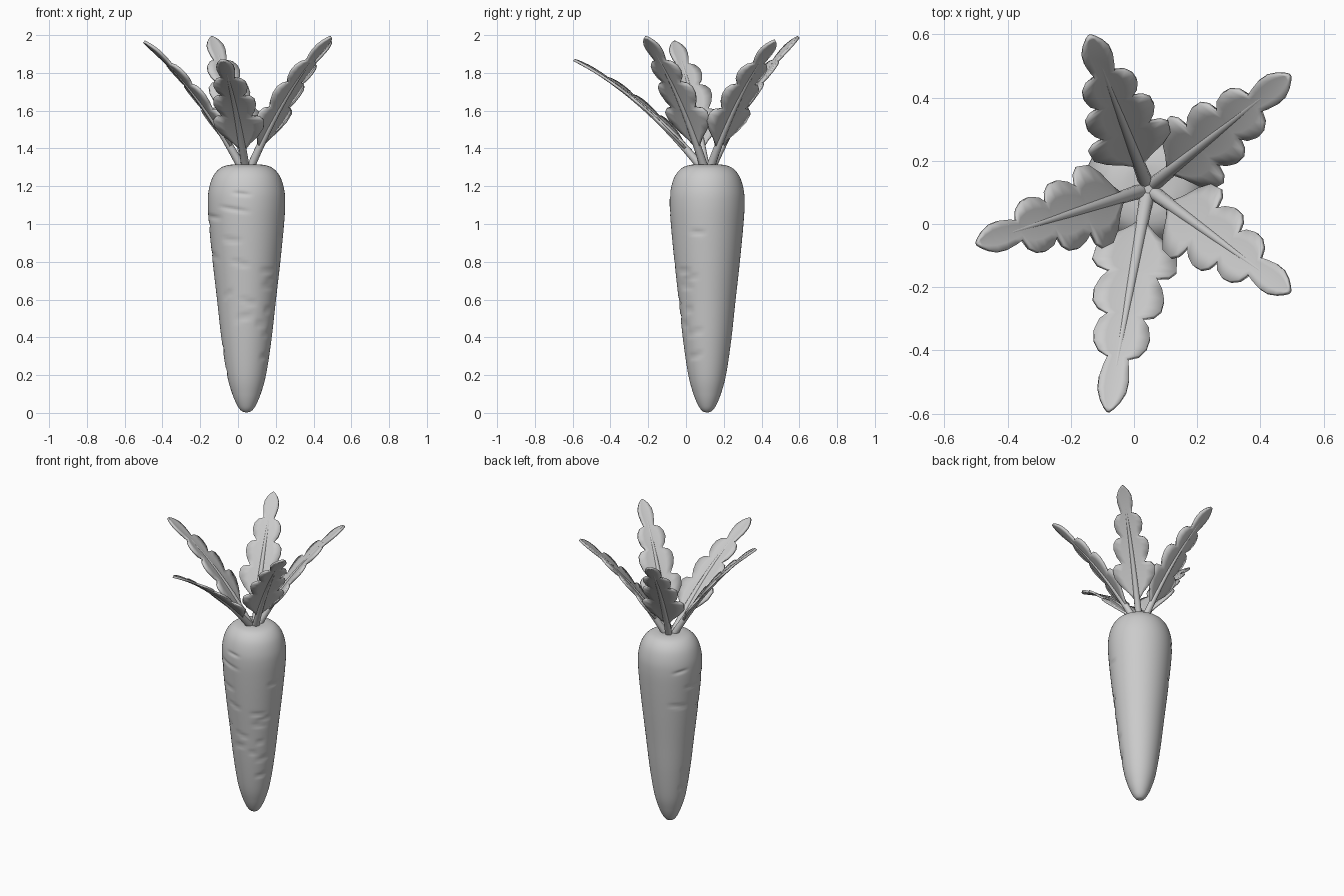
import bpy, bmesh, math, random
from mathutils import Vector

if "Cube" in bpy.data.objects:
    bpy.data.objects.remove(bpy.data.objects["Cube"])

random.seed(4)
CX, CY = 0.045, 0.112


def finish(name, bm, angle=50):
    bmesh.ops.recalc_face_normals(bm, faces=bm.faces)
    me = bpy.data.meshes.new(name)
    bm.to_mesh(me)
    bm.free()
    ob = bpy.data.objects.new(name, me)
    bpy.context.collection.objects.link(ob)
    bpy.ops.object.select_all(action='DESELECT')
    ob.select_set(True)
    bpy.context.view_layer.objects.active = ob
    bpy.ops.object.shade_smooth_by_angle(angle=math.radians(angle))
    return ob


def bridge(bm, rings, closed):
    for a, b in zip(rings, rings[1:]):
        n = len(a)
        for i in range(n if closed else n - 1):
            j = (i + 1) % n
            bm.faces.new((a[i], a[j], b[j], b[i]))


def catmull(pts, steps):
    p = [Vector(q) for q in pts]
    p = [2 * p[0] - p[1]] + p + [2 * p[-1] - p[-2]]
    out = []
    for a, b, c, d in zip(p, p[1:], p[2:], p[3:]):
        for k in range(steps):
            t = k / steps
            out.append(0.5 * (2 * b + (c - a) * t + (2 * a - 5 * b + 4 * c - d) * t * t
                              + (3 * b - a - 3 * c + d) * t ** 3))
    return out + [p[-2]]


# Root: lathed profile with short shallow creases across the skin
profile = [(0.004, 0.002), (0.026, 0.01), (0.048, 0.038), (0.075, 0.1), (0.103, 0.2),
           (0.131, 0.38), (0.156, 0.6), (0.179, 0.8), (0.197, 0.98), (0.205, 1.1),
           (0.2, 1.18), (0.178, 1.25), (0.14, 1.295), (0.09, 1.313), (0.03, 1.314)]
creases = [(math.radians(random.uniform(130, 345)), 0.2 + 0.98 * (i + 0.5) / 24,
            random.uniform(0.2, 0.5), random.uniform(-0.02, 0.02)) for i in range(24)]


def crease_depth(a, z):
    total = 0
    for ca, cz, half, slope in creases:
        da = (a - ca) / half
        if abs(da) < 1:
            total += 0.007 * (1 - da * da) * math.exp(-((z - cz - slope * da) / 0.011) ** 2)
    return total


bm = bmesh.new()
rings = []
for r, z in catmull(profile, 12):
    ring = []
    for i in range(80):
        a = math.tau * i / 80
        rr = r - crease_depth(a, z)
        ring.append(bm.verts.new((CX + rr * math.cos(a), CY + 0.967 * rr * math.sin(a), z)))
    rings.append(ring)
bridge(bm, rings, True)
bm.faces.new(rings[0])
bm.faces.new(rings[-1])
finish("carrot_root", bm)

# Leaf outline: position along the midrib and half width, three lobe pairs and an end lobe
outline = [(0.13, 0.01), (0.17, 0.045), (0.21, 0.095), (0.26, 0.13), (0.32, 0.135),
           (0.355, 0.115), (0.375, 0.075), (0.42, 0.1), (0.47, 0.113), (0.52, 0.11),
           (0.555, 0.09), (0.575, 0.055), (0.61, 0.08), (0.66, 0.09), (0.705, 0.085),
           (0.745, 0.065), (0.765, 0.033), (0.81, 0.042), (0.86, 0.048), (0.91, 0.046),
           (0.955, 0.032), (0.985, 0.016), (1.0, 0.004)]


def leaf(name, tip):
    tip = Vector(tip)
    out = Vector((tip.x - CX, tip.y - CY, 0)).normalized()
    base = Vector((CX, CY, 1.29)) + out * 0.022
    side = out.cross(Vector((0, 0, 1)))
    ctrl = (base + tip) / 2 + Vector((0, 0, 0.1)) - out * 0.03
    length = (tip - base).length

    def path(t):
        return base * (1 - t) ** 2 + ctrl * 2 * t * (1 - t) + tip * t * t

    def frame(t):
        tan = ((ctrl - base) * (1 - t) + (tip - ctrl) * t).normalized()
        return tan, side.cross(tan).normalized()

    # Blade
    bm = bmesh.new()
    rows = []
    for s, w in outline:
        row = []
        for u in (-1, -0.55, 0, 0.55, 1):
            t = min(s + 0.35 * abs(u) * w / length * (1 - s), 1)
            row.append(bm.verts.new(path(t) + side * u * w + frame(t)[1] * 0.1 * abs(u) * w))
        rows.append(row)
    bridge(bm, rows, False)
    blade = finish(name + "_blade", bm)
    mod = blade.modifiers.new("thickness", 'SOLIDIFY')
    mod.thickness = 0.014
    mod.offset = 0

    # Stalk and midrib
    bm = bmesh.new()
    rings = []
    for k in range(17):
        t = 0.97 * k / 16
        n = frame(t)[1]
        r = 0.019 * (1 - t) + 0.004
        rings.append([bm.verts.new(path(t) + (side * math.cos(a) + n * math.sin(a)) * r)
                      for a in (math.tau * i / 10 for i in range(10))])
    bridge(bm, rings, True)
    bm.faces.new(rings[0])
    bm.faces.new(rings[-1])
    finish(name + "_stalk", bm)


# Five leaves fanned round the crown
leaf("back_leaf", (-0.14, 0.595, 1.99))
leaf("back_right_leaf", (0.492, 0.47, 1.97))
leaf("left_leaf", (-0.497, -0.062, 1.965))
leaf("front_leaf", (-0.082, -0.593, 1.868))
leaf("front_right_leaf", (0.492, -0.215, 1.99))
